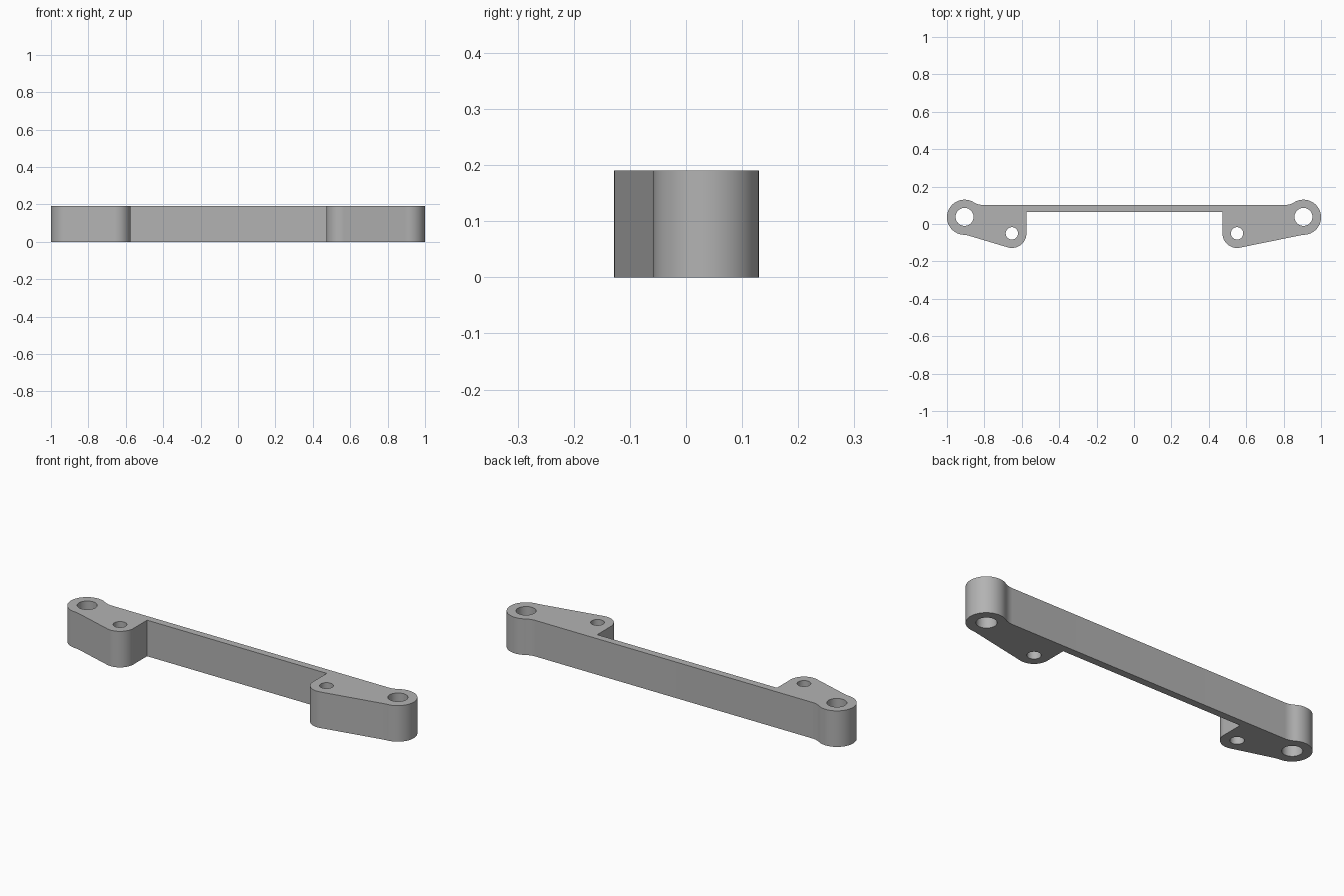
import bpy
import bmesh
from math import radians, degrees, cos, sin, sqrt, atan2

if "Cube" in bpy.data.objects:
    bpy.data.objects.remove(bpy.data.objects["Cube"], do_unlink=True)

HEIGHT = 0.19
BOSS_R, BOSS_Y, BOSS_X = 0.094, 0.036, 0.906
LUG_R, LUG_Y = 0.078, -0.05
LUG_LEFT, LUG_RIGHT = 0.551, -0.653
BAR_BACK, BAR_FRONT = 0.102, 0.064

grey = bpy.data.materials.new("grey")
grey.use_nodes = True
grey.diffuse_color = (0.45, 0.45, 0.45, 1)
grey.node_tree.nodes["Principled BSDF"].inputs["Base Color"].default_value = (0.45, 0.45, 0.45, 1)


def arc(x, y, r, start, end, step=5):
    """Points on an arc, angles in degrees."""
    n = max(2, round(abs(end - start) / step))
    angles = [radians(start + (end - start) * i / n) for i in range(n + 1)]
    return [(x + r * cos(a), y + r * sin(a)) for a in angles]


def prism(name, points, z0, z1):
    bm = bmesh.new()
    base = bm.faces.new([bm.verts.new((x, y, z0)) for x, y in points])
    top = bmesh.ops.extrude_face_region(bm, geom=[base])["geom"]
    verts = [v for v in top if isinstance(v, bmesh.types.BMVert)]
    bmesh.ops.translate(bm, verts=verts, vec=(0, 0, z1 - z0))
    bmesh.ops.recalc_face_normals(bm, faces=bm.faces)
    mesh = bpy.data.meshes.new(name)
    bm.to_mesh(mesh)
    bm.free()
    mesh.materials.append(grey)
    obj = bpy.data.objects.new(name, mesh)
    bpy.context.collection.objects.link(obj)
    return obj


def half_outline(lug_x, lean):
    """One end on the +x side, from the bar front round to the bar back."""
    fillet_y = BAR_BACK + BOSS_R
    dx = sqrt((2 * BOSS_R) ** 2 - (fillet_y - BOSS_Y) ** 2)
    meet = degrees(atan2(fillet_y - BOSS_Y, -dx))
    pts = [(lug_x - LUG_R, BAR_FRONT)]
    pts += arc(lug_x, LUG_Y, LUG_R, 180, 270 + lean)
    pts += [(BOSS_X - 0.018, -0.061)]
    pts += arc(BOSS_X, BOSS_Y, BOSS_R, -90, meet)
    # concave blend from the boss into the flat back
    pts += arc(BOSS_X - dx, fillet_y, BOSS_R, meet - 180, -90)[1:]
    return pts


# Bracket body: two ends joined by a thin bar
left_end = half_outline(LUG_LEFT, 12)
right_end = [(-x, y) for x, y in reversed(half_outline(-LUG_RIGHT, 17))]
bracket = prism("bracket", left_end + right_end, 0, HEIGHT)

# Bolt holes
holes = [(BOSS_X, 0.038, 0.048), (-BOSS_X, 0.038, 0.048),
         (LUG_LEFT, LUG_Y, 0.033), (LUG_RIGHT, LUG_Y, 0.033)]
bpy.context.view_layer.objects.active = bracket
for x, y, r in holes:
    cutter = prism("hole_cutter", arc(x, y, r, 0, 360, 7.5)[:-1], -0.1, HEIGHT + 0.1)
    cutter.hide_render = True
    cut = bracket.modifiers.new("bolt_hole", "BOOLEAN")
    cut.operation = "DIFFERENCE"
    cut.solver = "EXACT"
    cut.object = cutter
    bpy.ops.object.modifier_apply(modifier=cut.name)
    bpy.data.objects.remove(cutter, do_unlink=True)

# Smooth the curved walls, keep the rims sharp
bpy.ops.object.select_all(action="DESELECT")
bracket.select_set(True)
bpy.ops.object.shade_smooth_by_angle(angle=radians(30))
